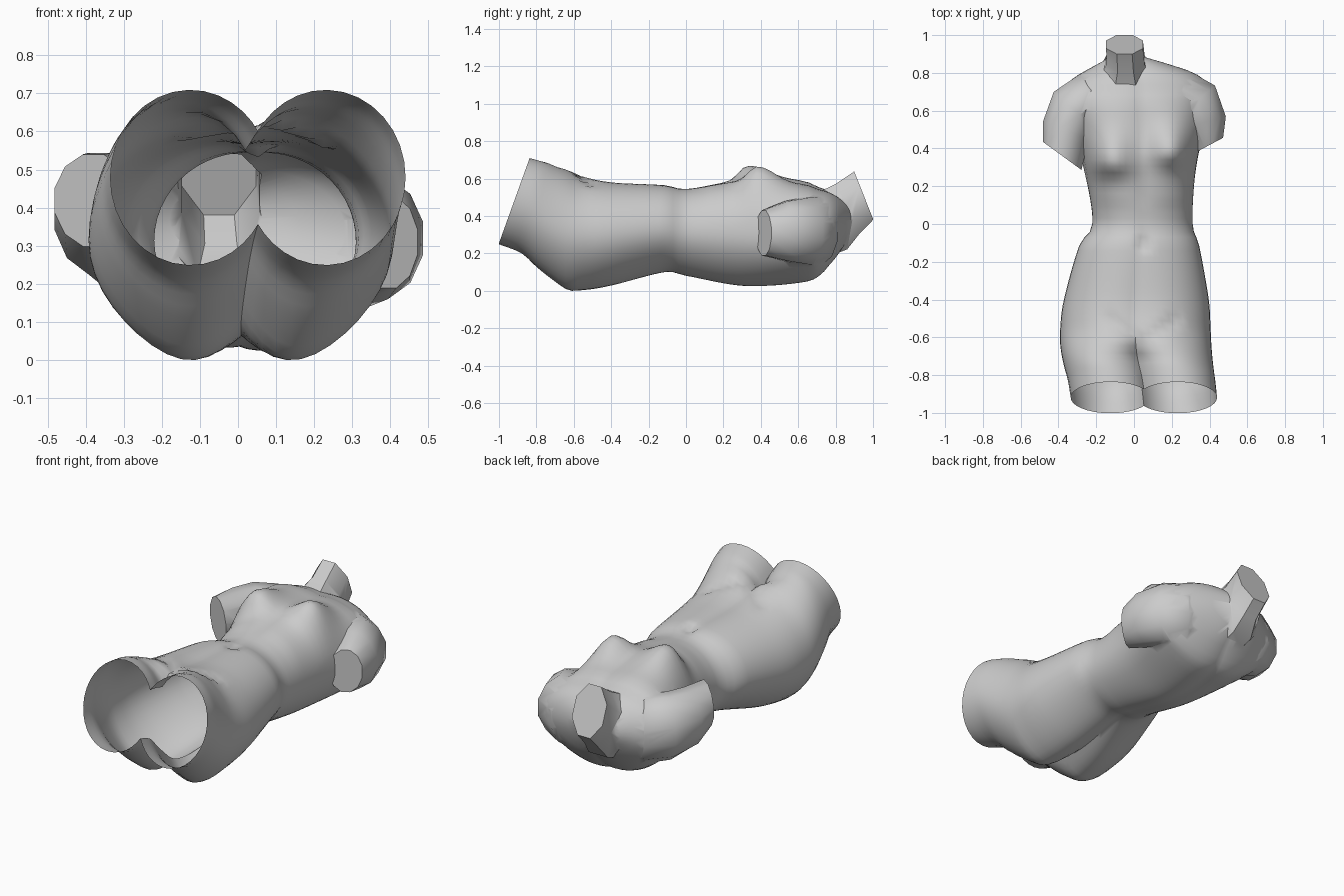
import bpy, bmesh, math
from mathutils import Vector

if "Cube" in bpy.data.objects:
    bpy.data.objects.remove(bpy.data.objects["Cube"])

stone = bpy.data.materials.new("grey stone")
stone.diffuse_color = (0.6, 0.6, 0.6, 1)
stone.use_nodes = True
stone.node_tree.nodes["Principled BSDF"].inputs["Base Color"].default_value = stone.diffuse_color

# Body stations: y, left x, right x, bottom z, top z, overlap of the two halves
STATIONS = [
    (-1, -.335, .44, .25, .71, .032),
    (-.87, -.35, .43, .2, .695, .035),
    (-.77, -.37, .42, .11, .68, .04),
    (-.65, -.39, .41, .01, .65, .055),
    (-.55, -.39, .405, .005, .61, .09),
    (-.4, -.37, .395, .03, .58, .13),
    (-.12, -.29, .345, .1, .565, .19),
    (0, -.22, .31, .08, .545, .18),
    (.3, -.27, .33, .03, .59, .2),
    (.6, -.37, .4, .05, .58, .22),
    (.7, -.38, .42, .08, .55, .25),
    (.76, -.33, .37, .14, .53, .22),
    (.81, -.25, .28, .2, .5, .18),
    (.88, -.12, .05, .31, .44, .06),
]
SIDES = 56


def bump(x, y, x0, y0, sx, below, above):
    sy = below if y < y0 else above
    return math.exp(-((x - x0) / sx) ** 2 - ((y - y0) / sy) ** 2)


def body_ring(st):
    """Outline of two overlapping ellipses, so clefts form between the halves."""
    y0, xl, xr, zb, zt, ov = st
    c, zm, rz = (xl + xr) / 2, (zb + zt) / 2, (zt - zb) / 2
    shear = max(0, -.7 - y0) * 1.2                                # slanted thigh cut
    r = math.radians(7 * math.exp(-((y0 - .5) / .3) ** 2))        # chest twist
    taper = .21 * min(1, (y0 + 1) / .35)                          # narrower back
    # The belly closes the front cleft above the crotch
    t = min(1, max(0, (y0 + .72) / .17))
    belly = max(ov, ov + (.22 - ov) * t * t * (3 - 2 * t)) if y0 < .1 else ov
    ring = []
    for i in range(SIDES):
        a = 2 * math.pi * i / SIDES
        dx, dz = math.cos(a), math.sin(a)
        far, o = 0, belly if dz > 0 else ov
        for lo, hi in ((xl, c + o), (c - o, xr)):
            rx, off = (hi - lo) / 2, c - (lo + hi) / 2
            qa = (dx / rx) ** 2 + (dz / rz) ** 2
            qb = off * dx / rx ** 2
            qc = (off / rx) ** 2 - 1
            far = max(far, (-qb + math.sqrt(max(0, qb * qb - qa * qc))) / qa)
        x, z = dx * far, dz * far
        if z < 0:
            x *= 1 - taper * (z / rz) ** 2
        x, z = c + x * math.cos(r) + z * math.sin(r), zm + z * math.cos(r) - x * math.sin(r)
        y = y0 + shear * (z - .27)
        if dz > .15:
            # breasts, navel and groin creases
            z += .095 * bump(x, y, -.13, .32, .11, .07, .15)
            z += .105 * bump(x, y, .21, .375, .11, .08, .14)
            z -= .035 * bump(x, y, .05, -.11, .03, .03, .03)
            crease = -.64 + .75 * abs(x - .05)
            if abs(x - .05) < .2:
                z -= .02 * math.exp(-((y - crease) / .025) ** 2)
        ring.append(Vector((x, y, z)))
    return ring


def catmull(p0, p1, p2, p3, t):
    return [.5 * (2 * b + (c - a) * t + (2 * a - 5 * b + 4 * c - d) * t * t
                  + (3 * b - a - 3 * c + d) * t ** 3) for a, b, c, d in zip(p0, p1, p2, p3)]


def loft(name, rings):
    """Closed skin over a list of equal rings."""
    bm = bmesh.new()
    rows = [[bm.verts.new(p) for p in r] for r in rings]
    n = len(rows[0])
    for a, b in zip(rows, rows[1:]):
        for i in range(n):
            bm.faces.new((a[i], a[(i + 1) % n], b[(i + 1) % n], b[i]))
    bm.faces.new(rows[0])
    bm.faces.new(rows[-1])
    bmesh.ops.recalc_face_normals(bm, faces=bm.faces)
    me = bpy.data.meshes.new(name)
    bm.to_mesh(me)
    bm.free()
    me.materials.append(stone)
    ob = bpy.data.objects.new(name, me)
    bpy.context.collection.objects.link(ob)
    return ob


def limb(name, specs, sides=12):
    """Rings given as centre, sideways radius, upright radius, direction."""
    rings = []
    for centre, ru, rv, d in specs:
        d = Vector(d).normalized()
        u = d.cross(Vector((0, 0, 1))).normalized()
        v = u.cross(d)
        rings.append([Vector(centre) + u * ru * math.cos(t) + v * rv * math.sin(t)
                      for t in (2 * math.pi * (i + .5) / sides for i in range(sides))])
    return loft(name, rings)


# Torso with thighs
rings = []
last = len(STATIONS) - 1
for k in range(last):
    quad = [STATIONS[min(max(k + j, 0), last)] for j in (-1, 0, 1, 2)]
    steps = max(2, round((quad[2][0] - quad[1][0]) / .035))
    rings += [body_ring(catmull(*quad, s / steps)) for s in range(steps)]
rings.append(body_ring(STATIONS[-1]))
torso = loft("torso", rings)

# Arm stumps and neck
right_arm = limb("right_arm", [((.395, .41, .31), .09, .125, (.47, -.88, 0)),
                               ((.36, .53, .32), .135, .165, (.25, -.95, 0)),
                               ((.315, .63, .32), .155, .185, (.6, -.7, 0)),
                               ((.22, .69, .32), .14, .19, (.85, -.5, 0)),
                               ((.1, .7, .33), .1, .12, (1, -.2, 0))])
left_arm = limb("left_arm", [((-.38, .355, .42), .13, .125, (-.59, -.81, 0)),
                             ((-.36, .49, .385), .135, .165, (-.35, -.9, 0)),
                             ((-.315, .6, .365), .15, .185, (-.6, -.7, 0)),
                             ((-.22, .67, .35), .14, .19, (-.85, -.5, 0)),
                             ((-.1, .68, .34), .1, .12, (-1, -.2, 0))])
neck = limb("neck", [((-.05, .945, .51), .105, .15, (0, .93, .37)),
                     ((-.045, .86, .44), .11, .16, (0, .9, .42)),
                     ((-.045, .77, .37), .16, .185, (0, .85, .5)),
                     ((-.03, .66, .3), .16, .16, (0, .85, .5))], 8)
parts = [right_arm, left_arm, neck]

# Fuse everything into one skin
for p in parts:
    m = torso.modifiers.new("join_" + p.name, 'BOOLEAN')
    m.operation, m.solver, m.object = 'UNION', 'EXACT', p
bpy.context.view_layer.update()
fused = bpy.data.meshes.new_from_object(
    torso.evaluated_get(bpy.context.evaluated_depsgraph_get()))
torso.modifiers.clear()
torso.data = fused
for p in parts:
    bpy.data.objects.remove(p)

# Open the hollow ends of the thighs
bm = bmesh.new()
bm.from_mesh(fused)
ends = [f for f in bm.faces if f.normal.y < -.8
        and all(abs(v.co.y + 1 - .36 * (v.co.z - .27)) < .004 for v in f.verts)]
bmesh.ops.delete(bm, geom=ends, context='FACES')
# Rest on the ground, centred
low = min(v.co.z for v in bm.verts)
ys = [v.co.y for v in bm.verts]
mid = (min(ys) + max(ys)) / 2
for v in bm.verts:
    v.co.z -= low
    v.co.y -= mid
bm.to_mesh(fused)
bm.free()

bpy.context.view_layer.objects.active = torso
torso.select_set(True)
bpy.ops.object.shade_smooth_by_angle(angle=math.radians(44))
